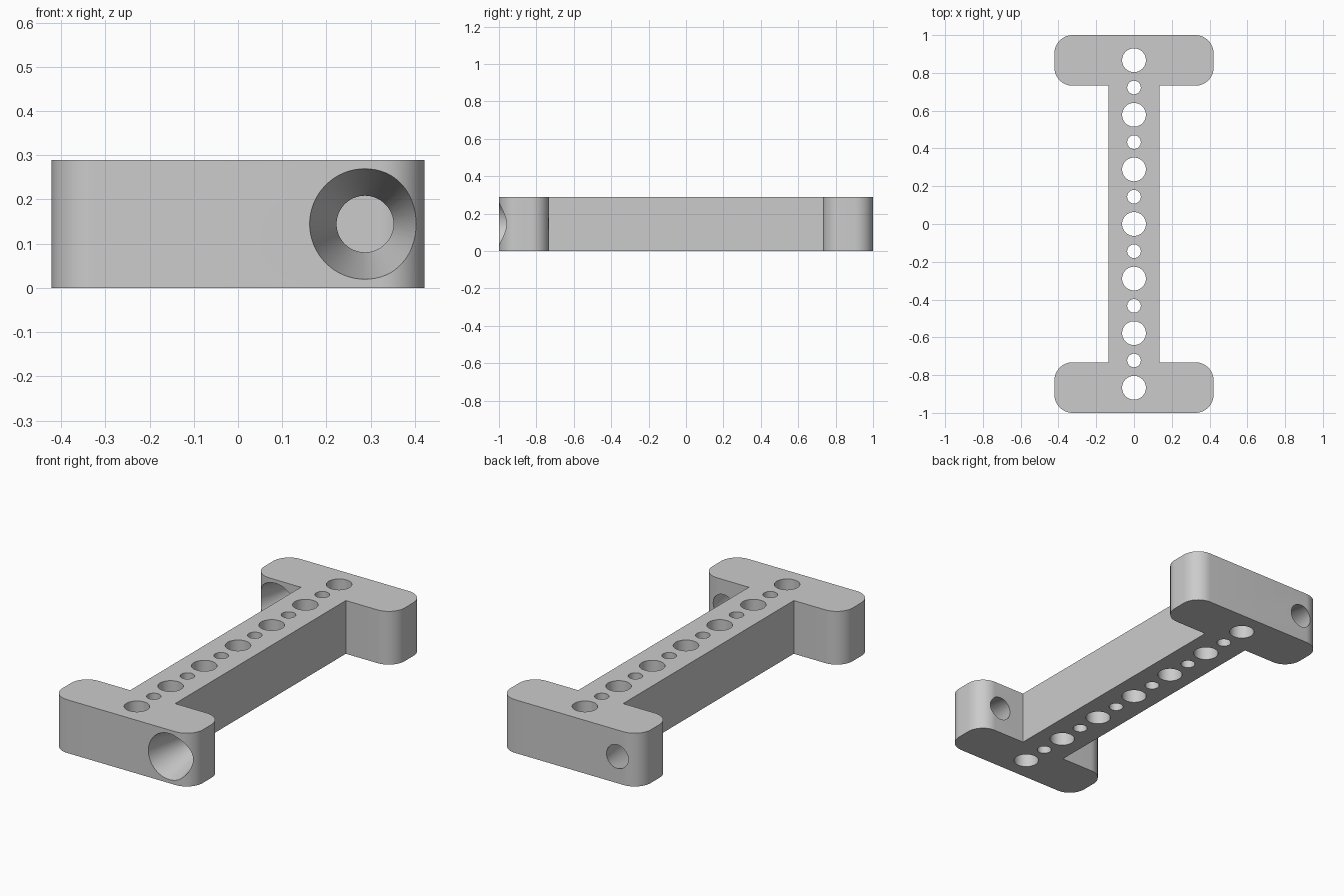
import bpy, bmesh, math
from mathutils import Matrix, Vector

cube = bpy.data.objects.get("Cube")
if cube:
    bpy.data.objects.remove(cube, do_unlink=True)

HEIGHT = 0.289
HALF_WIDTH = 0.4215     # end blocks, along x
WEB = 0.135             # half width of the middle bar
INNER = 0.732           # where the end blocks meet the bar
CORNER = 0.097
PITCH = 0.289
DEPTH = 1 - INNER


def make_object(name, bm):
    bmesh.ops.recalc_face_normals(bm, faces=bm.faces)
    mesh = bpy.data.meshes.new(name)
    bm.to_mesh(mesh)
    bm.free()
    obj = bpy.data.objects.new(name, mesh)
    bpy.context.collection.objects.link(obj)
    return obj


def arc(cx, cy, start, steps=16):
    angles = [start + math.pi / 2 * i / steps for i in range(steps + 1)]
    return [(cx + CORNER * math.cos(a), cy + CORNER * math.sin(a)) for a in angles]


# I-shaped outline: one quadrant, mirrored to all four, then extruded
side = HALF_WIDTH - CORNER
quadrant = [(WEB, INNER)]
quadrant += arc(side, INNER + CORNER, -math.pi / 2)
quadrant += arc(side, 1 - CORNER, 0)
right = [(x, -y) for x, y in reversed(quadrant)] + quadrant
outline = right + [(-x, y) for x, y in reversed(right)]

bm = bmesh.new()
base = bm.faces.new([bm.verts.new((x, y, 0)) for x, y in outline])
extruded = bmesh.ops.extrude_face_region(bm, geom=[base])
top = [v for v in extruded["geom"] if isinstance(v, bmesh.types.BMVert)]
bmesh.ops.translate(bm, verts=top, vec=Vector((0, 0, HEIGHT)))
body = make_object("connector_bar", bm)

# Cutters: alternating large and small upright holes along the bar
bm = bmesh.new()
for k in range(-6, 7):
    radius = 0.063 if k % 2 == 0 else 0.036
    bmesh.ops.create_cone(bm, cap_ends=True, segments=48, radius1=radius, radius2=radius,
                          depth=HEIGHT * 2,
                          matrix=Matrix.Translation((0, k * PITCH / 2, HEIGHT / 2)))

# Tapered holes through the end blocks, wide towards the front
wide, narrow, extra = 0.125, 0.064, 0.04
flare = (wide - narrow) / DEPTH * extra
for sign in (1, -1):
    place = Matrix.Translation((sign * 0.287, -sign * (1 + INNER) / 2, HEIGHT / 2))
    bmesh.ops.create_cone(bm, cap_ends=True, segments=64,
                          radius1=wide + flare, radius2=narrow - flare,
                          depth=DEPTH + 2 * extra,
                          matrix=place @ Matrix.Rotation(-math.pi / 2, 4, "X"))
cutter = make_object("hole_cutter", bm)
cutter.hide_render = True

# Cut the holes and drop the helper
bpy.ops.object.select_all(action="DESELECT")
bpy.context.view_layer.objects.active = body
body.select_set(True)
cut = body.modifiers.new("holes", "BOOLEAN")
cut.operation = "DIFFERENCE"
cut.solver = "EXACT"
cut.object = cutter
bpy.ops.object.modifier_apply(modifier=cut.name)
bpy.data.objects.remove(cutter, do_unlink=True)

# Plain grey finish
grey = bpy.data.materials.new("plain_grey")
grey.use_nodes = True
colour = (0.6, 0.6, 0.6, 1)
grey.diffuse_color = colour
grey.node_tree.nodes["Principled BSDF"].inputs["Base Color"].default_value = colour
body.data.materials.clear()
body.data.materials.append(grey)
bpy.ops.object.shade_smooth_by_angle(angle=math.radians(30))
